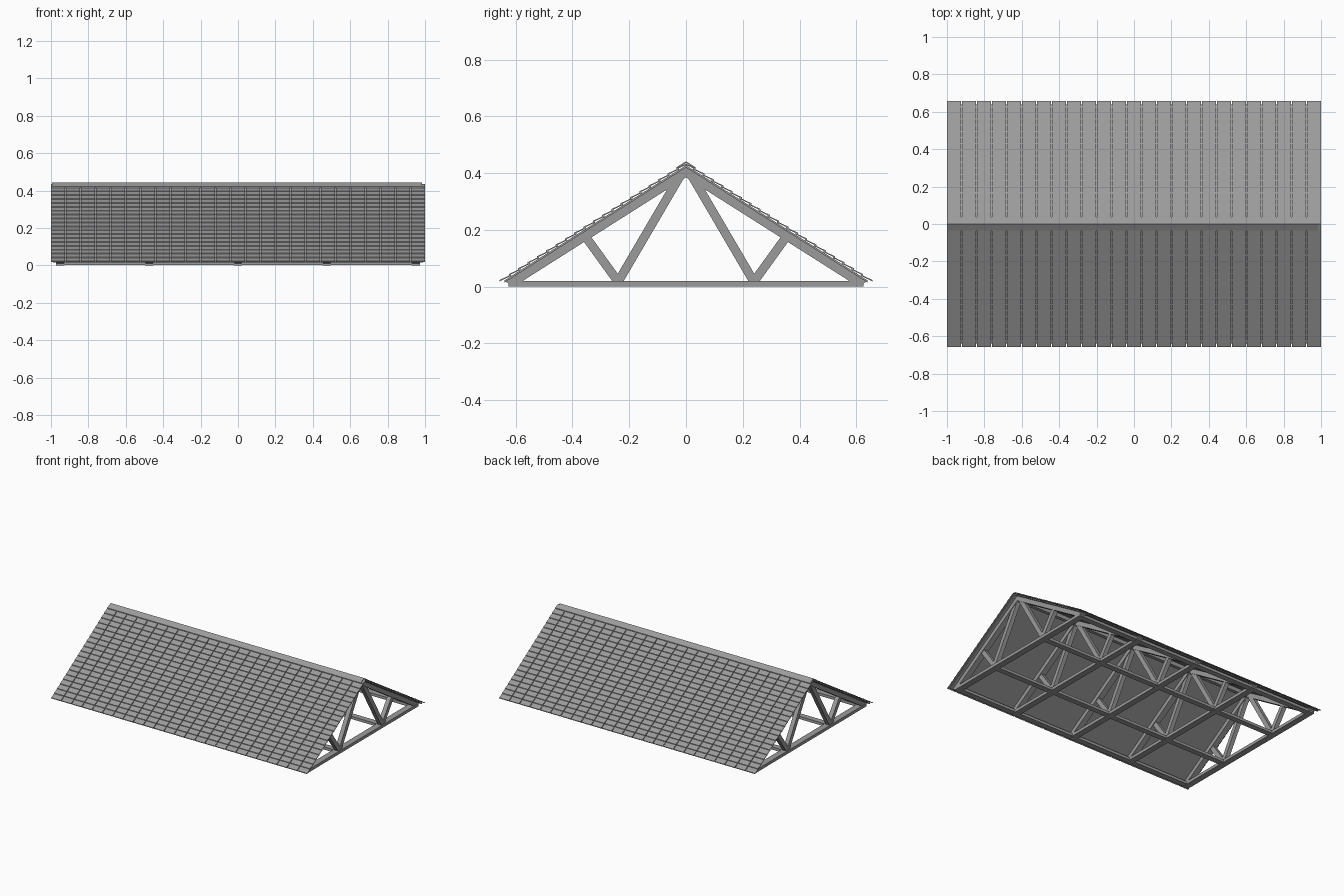
import bpy
from mathutils import Vector

if "Cube" in bpy.data.objects:
    bpy.data.objects.remove(bpy.data.objects["Cube"])

SLOPE = 0.634
grey = bpy.data.materials.new("dark_grey")
grey.diffuse_color = (0.33, 0.33, 0.33, 1)
grey.use_nodes = True
grey.node_tree.nodes["Principled BSDF"].inputs["Base Color"].default_value = grey.diffuse_color


def z_at(y, h):
    """Height of a line parallel to the roof that meets the ridge at h."""
    return h - SLOPE * abs(y)


def add_prism(verts, faces, profile, x0, x1):
    """Extrude a (y, z) profile along x."""
    b, n = len(verts), len(profile)
    verts += [(x0, y, z) for y, z in profile] + [(x1, y, z) for y, z in profile]
    area = sum(profile[i][0] * profile[(i + 1) % n][1] - profile[(i + 1) % n][0] * profile[i][1]
               for i in range(n))
    new = [list(range(n))[::-1], list(range(n, 2 * n))]
    new += [[i, (i + 1) % n, n + (i + 1) % n, n + i] for i in range(n)]
    for f in new:
        f = [b + i for i in f]
        faces.append(f if area > 0 else f[::-1])


def make(name, parts):
    verts, faces = [], []
    for profile, x0, x1 in parts:
        add_prism(verts, faces, profile, x0, x1)
    mesh = bpy.data.meshes.new(name)
    mesh.from_pydata(verts, [], faces)
    mesh.materials.append(grey)
    ob = bpy.data.objects.new(name, mesh)
    bpy.context.collection.objects.link(ob)
    return ob


def bar(a, b, w):
    """Rectangular strut profile between two (y, z) points."""
    a, b = Vector(a), Vector(b)
    d = (b - a).normalized()
    n = Vector((-d.y, d.x)) * w / 2
    return [tuple(p) for p in (a + n, a - n, b - n, b + n)]


def rect(y0, y1, z0, z1):
    return [(y0, z0), (y1, z0), (y1, z1), (y0, z1)]


# five trusses: tie beam, rafters and W-shaped webs
for k in range(5):
    x = -0.95 + k * 0.475
    parts = [(rect(-0.625, 0.625, 0.0, 0.021), x - 0.022, x + 0.022)]
    for s in (-1, 1):
        rafter = [(0, 0.385), (0, 0.421), (s * 0.635, z_at(0.635, 0.421)),
                  (s * 0.622, 0.008), (s * 0.595, 0.008)]
        parts.append((rafter, x - 0.02, x + 0.02))
        parts.append((bar((s * 0.012, 0.405), (s * 0.24, 0.016), 0.031), x - 0.015, x + 0.015))
        parts.append((bar((s * 0.238, 0.016), (s * 0.355, 0.178), 0.031), x - 0.015, x + 0.015))
    make(f"truss_{k + 1}", parts)

# lengthwise ties along the trusses
for name, y in (("inner_tie", 0.24), ("eave_plate", 0.603)):
    make(name, [(rect(s * y - 0.02, s * y + 0.02, 0.001, 0.020), -0.97, 0.97) for s in (-1, 1)])

# ridge beam
make("ridge_beam", [(rect(-0.012, 0.012, 0.385, 0.412), -0.97, 0.97)])

# roof deck, one thin board per side
make("roof_deck", [([(0, 0.42), (s * 0.64, z_at(0.64, 0.42)),
                     (s * 0.64, z_at(0.64, 0.428)), (0, 0.428)], -0.99, 0.99)
                   for s in (-1, 1)])

# overlapping tiles in straight columns
ROWS, COLS, GAP = 20, 25, 0.005
EAVE = 0.657
pitch = EAVE / ROWS
col = (2 + GAP) / COLS
for name, s in (("front_tiles", -1), ("back_tiles", 1)):
    parts = []
    for r in range(ROWS):
        lo = EAVE - r * pitch
        hi = max(lo - 1.25 * pitch, 0.0)
        tile = [(s * lo, z_at(lo, 0.435)), (s * lo, z_at(lo, 0.440)),
                (s * hi, z_at(hi, 0.434)), (s * hi, z_at(hi, 0.429))]
        parts += [(tile, -1 + c * col, -1 + (c + 1) * col - GAP) for c in range(COLS)]
    make(name, parts)

# folded ridge cap
w = 0.034
make("ridge_cap", [([(-w, z_at(w, 0.437)), (0, 0.437), (w, z_at(w, 0.437)),
                     (w, z_at(w, 0.442)), (0, 0.442), (-w, z_at(w, 0.442))], -0.995, 0.985)])
